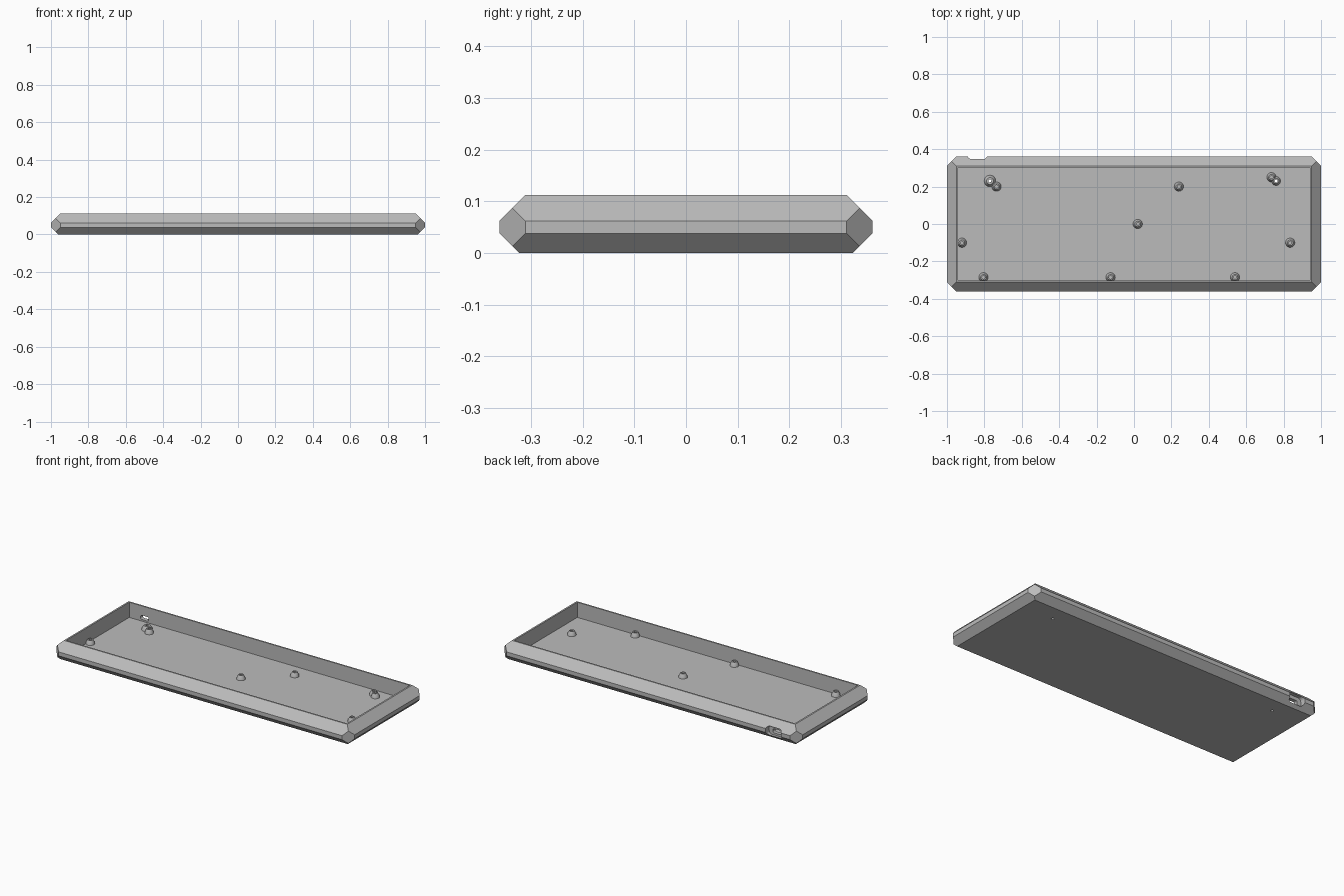
import bpy, bmesh, math
from mathutils import Matrix, Vector

if "Cube" in bpy.data.objects:
    bpy.data.objects.remove(bpy.data.objects["Cube"], do_unlink=True)

grey = bpy.data.materials.new("plain grey")
grey.use_nodes = True
GREY = (0.5, 0.5, 0.5, 1)
grey.diffuse_color = GREY
grey.node_tree.nodes["Principled BSDF"].inputs["Base Color"].default_value = GREY

FLOOR, TOP = 0.02, 0.112
INNER_X, INNER_Y = 0.94, 0.302


def finish(name, bm):
    bmesh.ops.recalc_face_normals(bm, faces=bm.faces)
    mesh = bpy.data.meshes.new(name)
    bm.to_mesh(mesh)
    bm.free()
    mesh.materials.append(grey)
    obj = bpy.data.objects.new(name, mesh)
    bpy.context.collection.objects.link(obj)
    return obj


def box(name, x, y, z, bevel=0):
    """Box from (min, max) ranges, with optional rounding of the edges along y."""
    bm = bmesh.new()
    bmesh.ops.create_cube(bm, size=1)
    for v in bm.verts:
        v.co = Vector([(r[0] + r[1]) / 2 + c * (r[1] - r[0]) for r, c in zip((x, y, z), v.co)])
    if bevel:
        edges = [e for e in bm.edges if abs(e.verts[0].co.y - e.verts[1].co.y) > 1e-4]
        bmesh.ops.bevel(bm, geom=edges, offset=bevel, segments=4, profile=0.5, affect='EDGES')
    return finish(name, bm)


def cylinder(name, x, y, radius):
    bm = bmesh.new()
    bmesh.ops.create_cone(bm, cap_ends=True, segments=20, radius1=radius, radius2=radius,
                          depth=0.2, matrix=Matrix.Translation((x, y, 0)))
    return finish(name, bm)


# Outer shell: stacked rectangles with sloped sides, then the four corners cut off
bm = bmesh.new()
for inset, z in ((0.038, 0), (0, 0.038), (0, 0.062), (0.05, TOP)):
    for sx in (-1, 1):
        for sy in (-1, 1):
            bm.verts.new((sx * (1 - inset), sy * (0.361 - inset), z))
bmesh.ops.convex_hull(bm, input=bm.verts)
bmesh.ops.dissolve_limit(bm, angle_limit=0.01, verts=bm.verts, edges=bm.edges)
for sx in (-1, 1):
    for sy in (-1, 1):
        cut = bmesh.ops.bisect_plane(bm, geom=bm.verts[:] + bm.edges[:] + bm.faces[:],
                                     plane_co=(sx * 0.95, sy * 0.361, 0),
                                     plane_no=(sx, sy, 0), clear_outer=True)
        bmesh.ops.holes_fill(bm, edges=[g for g in cut["geom_cut"]
                                        if isinstance(g, bmesh.types.BMEdge)])
case = finish("case_tray", bm)

# Cut the cavity, the cable port and the two through holes
THROUGH = ((-0.77, 0.23, 0.031), (0.76, 0.23, 0.024))
cutters = [
    box("cavity_cutter", (-INNER_X, INNER_X), (-INNER_Y, INNER_Y), (FLOOR, 0.3)),
    box("port_recess_cutter", (-0.89, -0.785), (0.325, 0.5), (0.018, 0.076), 0.02),
    box("port_opening_cutter", (-0.865, -0.81), (0.28, 0.5), (0.03, 0.055), 0.01),
] + [cylinder("screw_hole_cutter", x, y, 0.008) for x, y, r in THROUGH]
for cutter in cutters:
    mod = case.modifiers.new(cutter.name, 'BOOLEAN')
    mod.operation, mod.solver, mod.object = 'DIFFERENCE', 'EXACT', cutter
bpy.context.view_layer.update()
evaluated = case.evaluated_get(bpy.context.evaluated_depsgraph_get())
cut_mesh = bpy.data.meshes.new_from_object(evaluated)
case.modifiers.clear()
case.data = cut_mesh
for cutter in cutters:
    bpy.data.objects.remove(cutter, do_unlink=True)


# Standoffs: hollow tapered posts turned around a vertical axis
def standoff(name, x, y, r):
    bm = bmesh.new()
    profile = ((r, 0), (r * 0.9, 0.012), (r * 0.6, 0.026), (0.008, 0.026), (0.008, 0))
    verts = [bm.verts.new((a, 0, h)) for a, h in profile]
    edges = [bm.edges.new(p) for p in zip(verts, verts[1:])]
    bmesh.ops.spin(bm, geom=verts + edges, cent=(0, 0, 0), axis=(0, 0, 1),
                   angle=math.tau, steps=24, use_merge=True)
    bmesh.ops.remove_doubles(bm, verts=bm.verts, dist=1e-5)
    # Keep posts next to a wall inside the cavity
    for v in bm.verts:
        v.co += Vector((x, y, FLOOR))
        v.co.x = max(v.co.x, -INNER_X)
        v.co.y = max(v.co.y, -INNER_Y)
    obj = finish(name, bm)
    bpy.context.view_layer.objects.active = obj
    bpy.ops.object.select_all(action='DESELECT')
    obj.select_set(True)
    bpy.ops.object.shade_smooth_by_angle(angle=math.radians(25))


POSTS = ((-0.735, 0.2), (0.24, 0.2), (0.735, 0.25), (0.02, 0), (-0.92, -0.1),
         (0.835, -0.1), (-0.805, -0.285), (-0.125, -0.285), (0.54, -0.285))
for i, (x, y) in enumerate(POSTS):
    standoff(f"standoff_{i + 1}", x, y, 0.025)
for i, (x, y, r) in enumerate(THROUGH):
    standoff(f"through_standoff_{i + 1}", x, y, r)
